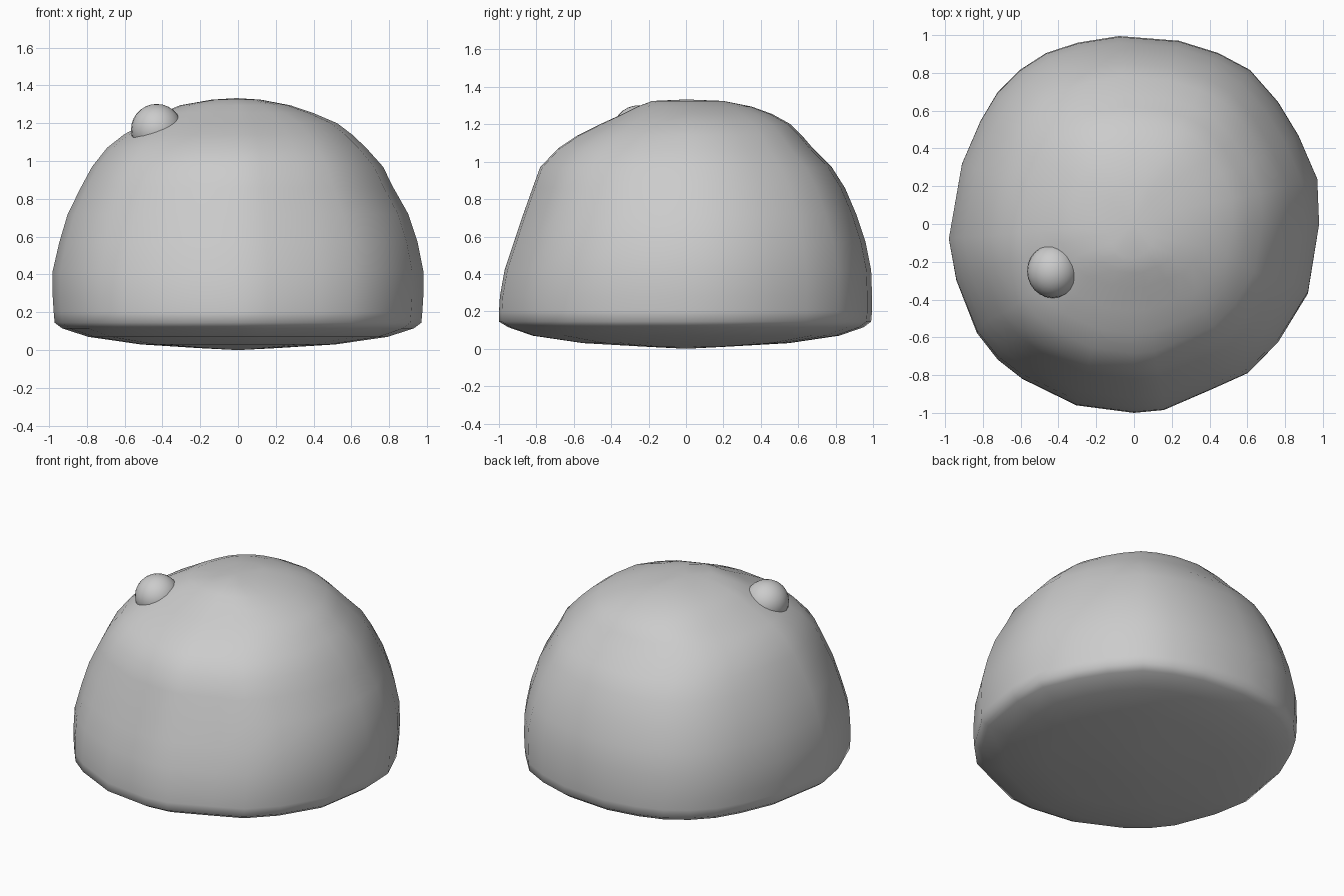
import bpy, bmesh
from mathutils import Vector

# Slightly irregular plan outline, seen from above
outline = [(0.99, 0), (0.98, 0.24), (0.88, 0.47), (0.77, 0.65), (0.62, 0.82), (0.45, 0.91),
           (0.24, 0.975), (-0.08, 1.0), (-0.3, 0.965), (-0.47, 0.91), (-0.61, 0.82), (-0.73, 0.70),
           (-0.82, 0.55), (-0.92, 0.32), (-0.99, -0.08), (-0.95, -0.3), (-0.84, -0.58), (-0.73, -0.72),
           (-0.6, -0.82), (-0.31, -0.96), (0.0, -1.0), (0.16, -0.985), (0.43, -0.87), (0.61, -0.79),
           (0.77, -0.63), (0.93, -0.37)]

# Dome sections: height, then left, right, front, back extents
sections = [(0.01, 0.2, 0.2, 0.2, 0.2), (0.03, 0.52, 0.52, 0.55, 0.55),
            (0.07, 0.80, 0.80, 0.82, 0.82), (0.115, 0.94, 0.94, 0.95, 0.95),
            (0.145, 0.98, 0.98, 1.0, 0.99), (0.20, 0.985, 0.985, 1.0, 0.995),
            (0.28, 0.99, 0.99, 0.995, 0.995), (0.42, 0.99, 0.99, 0.97, 0.99),
            (0.57, 0.955, 0.96, 0.92, 0.96), (0.72, 0.91, 0.91, 0.87, 0.91),
            (0.86, 0.84, 0.83, 0.82, 0.85), (0.97, 0.78, 0.775, 0.78, 0.78),
            (1.07, 0.70, 0.685, 0.685, 0.68), (1.14, 0.61, 0.61, 0.58, 0.62),
            (1.20, 0.50, 0.53, 0.46, 0.56), (1.255, 0.405, 0.40, 0.34, 0.46),
            (1.295, 0.31, 0.28, 0.26, 0.35), (1.325, 0.14, 0.12, 0.18, 0.2)]


def finish(bm, name):
    bmesh.ops.recalc_face_normals(bm, faces=bm.faces)
    for f in bm.faces:
        f.smooth = True
    mesh = bpy.data.meshes.new(name)
    bm.to_mesh(mesh)
    bm.free()
    obj = bpy.data.objects.new(name, mesh)
    bpy.context.collection.objects.link(obj)
    return obj


# Main dome with a shallow rounded underside
bm = bmesh.new()
rings = []
for z, left, right, front, back in sections:
    rings.append([bm.verts.new((x * (right if x > 0 else left),
                                y * (back if y > 0 else front), z)) for x, y in outline])
n = len(outline)
for a, b in zip(rings, rings[1:]):
    for i in range(n):
        j = (i + 1) % n
        bm.faces.new((a[i], a[j], b[j], b[i]))
for ring, tip in ((rings[0], (0, 0, 0.0)), (rings[-1], (-0.01, 0, 1.333))):
    v = bm.verts.new(tip)
    for i in range(n):
        bm.faces.new((ring[i], ring[(i + 1) % n], v))
finish(bm, "dome_body")

# Small knob sunk into the upper front left
bm = bmesh.new()
bmesh.ops.create_uvsphere(bm, u_segments=24, v_segments=14, radius=1)
bmesh.ops.scale(bm, vec=Vector((0.136, 0.142, 0.135)), verts=bm.verts)
bmesh.ops.translate(bm, vec=Vector((-0.43, -0.25, 1.167)), verts=bm.verts)
finish(bm, "small_knob")
